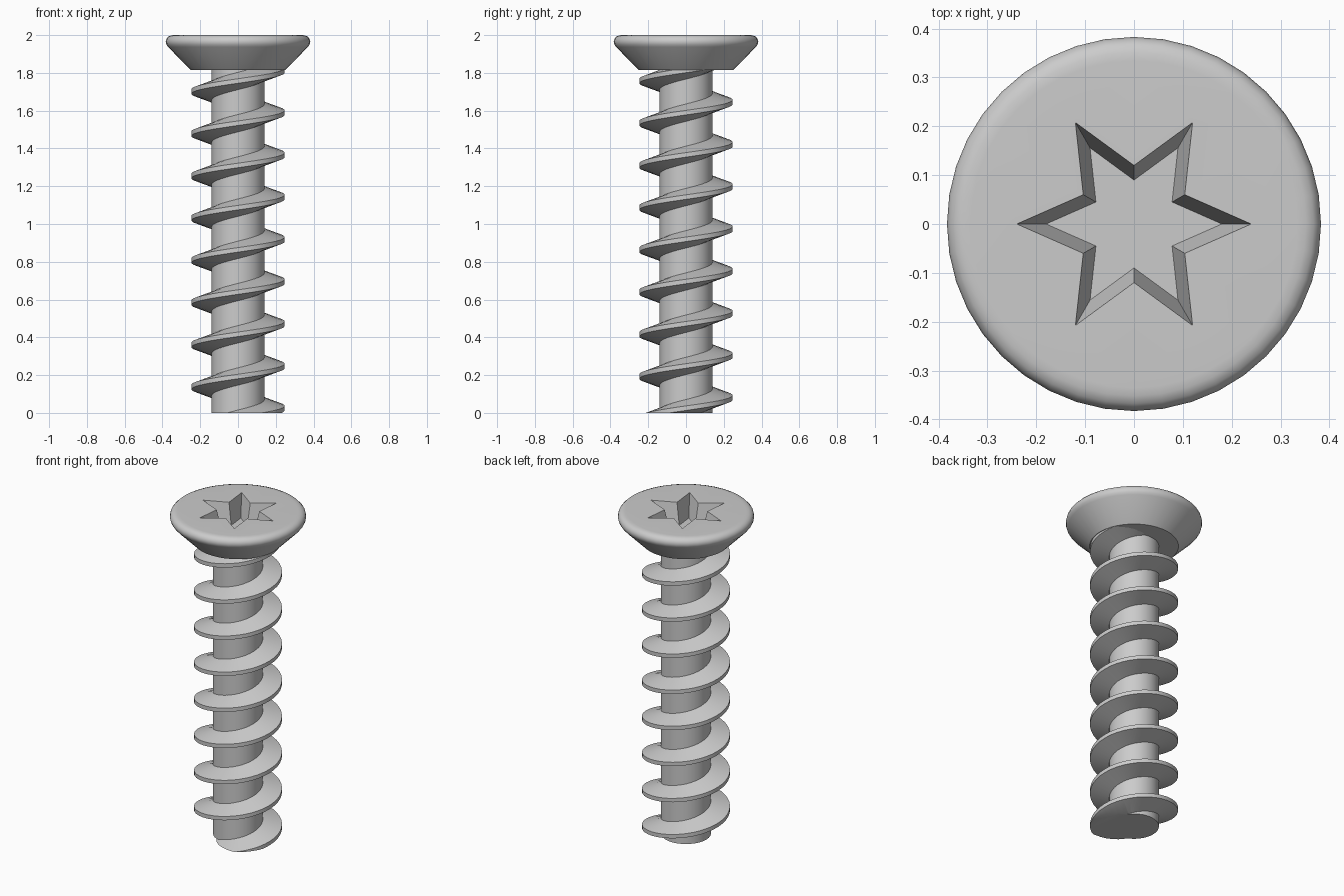
import bpy, bmesh
from math import pi, cos, sin, radians

cube = bpy.data.objects.get("Cube")
if cube:
    bpy.data.objects.remove(cube, do_unlink=True)

SEGMENTS = 40
PITCH = 0.2235
SHAFT_R, THREAD_R = 0.14, 0.247
HEAD_BASE, TOP = 1.815, 2.0
BURIED = HEAD_BASE + 0.02        # shaft and thread end just inside the head

steel = bpy.data.materials.new("grey steel")
steel.use_nodes = True
GREY = (0.6, 0.6, 0.6, 1)
steel.diffuse_color = GREY
steel.node_tree.nodes["Principled BSDF"].inputs["Base Color"].default_value = GREY


def finish(bm, name):
    bmesh.ops.recalc_face_normals(bm, faces=bm.faces[:])
    mesh = bpy.data.meshes.new(name)
    bm.to_mesh(mesh)
    bm.free()
    mesh.materials.append(steel)
    obj = bpy.data.objects.new(name, mesh)
    bpy.context.collection.objects.link(obj)
    bpy.ops.object.select_all(action='DESELECT')
    obj.select_set(True)
    bpy.context.view_layer.objects.active = obj
    bpy.ops.object.shade_smooth_by_angle(angle=radians(30))
    return obj


def ring(bm, radii, z):
    """Closed loop of vertices; the radii repeat around the loop."""
    n = SEGMENTS if len(radii) == 1 else 12
    return [bm.verts.new((radii[i % len(radii)] * cos(2 * pi * i / n),
                          radii[i % len(radii)] * sin(2 * pi * i / n), z))
            for i in range(n)]


def bridge(bm, a, b):
    for i in range(len(a)):
        j = (i + 1) % len(a)
        bm.faces.new((a[i], a[j], b[j], b[i]))


def loop_edges(bm, loop):
    return [bm.edges.get((loop[i - 1], loop[i])) for i in range(len(loop))]


# Countersunk head with a rounded rim and a tapered six-pointed star recess
bm = bmesh.new()
profile = [(0.25, HEAD_BASE), (0.37, 1.937), (0.379, 1.95), (0.383, 1.965),
           (0.379, 1.981), (0.368, 1.993), (0.352, 1.999), (0.335, TOP)]
rings = [ring(bm, [r], z) for r, z in profile]
for lower, upper in zip(rings, rings[1:]):
    bridge(bm, lower, upper)
bm.faces.new(rings[0])
star_rim = ring(bm, [0.24, 0.12], TOP)
star_floor = ring(bm, [0.18, 0.09], TOP - 0.13)
bridge(bm, star_rim, star_floor)
bm.faces.new(star_floor)
bmesh.ops.triangle_fill(bm, use_beauty=True,
                        edges=loop_edges(bm, rings[-1]) + loop_edges(bm, star_rim))
finish(bm, "head")

# Plain cylindrical shaft
bm = bmesh.new()
bottom, top = ring(bm, [SHAFT_R], 0), ring(bm, [SHAFT_R], BURIED)
bridge(bm, bottom, top)
bm.faces.new(bottom)
bm.faces.new(top)
finish(bm, "shaft")

# Helical thread: a tapered section swept upwards, then trimmed flat at both ends
bm = bmesh.new()
section = [(0.13, -0.049), (THREAD_R, -0.012), (THREAD_R, 0.012), (0.13, 0.049)]
sweep = []
for step in range(-SEGMENTS // 2, int(8.6 * SEGMENTS)):
    a = 2 * pi * step / SEGMENTS
    rise = 0.025 + PITCH * step / SEGMENTS
    sweep.append([bm.verts.new((r * cos(a), r * sin(a), rise + dz)) for r, dz in section])
for a, b in zip(sweep, sweep[1:]):
    bridge(bm, a, b)
bm.faces.new(sweep[0])
bm.faces.new(sweep[-1])
for z, direction in ((0, -1), (BURIED, 1)):
    bmesh.ops.bisect_plane(bm, geom=bm.verts[:] + bm.edges[:] + bm.faces[:],
                           plane_co=(0, 0, z), plane_no=(0, 0, direction),
                           clear_outer=True)
    bmesh.ops.holes_fill(bm, edges=[e for e in bm.edges if e.is_boundary], sides=0)
finish(bm, "thread")
